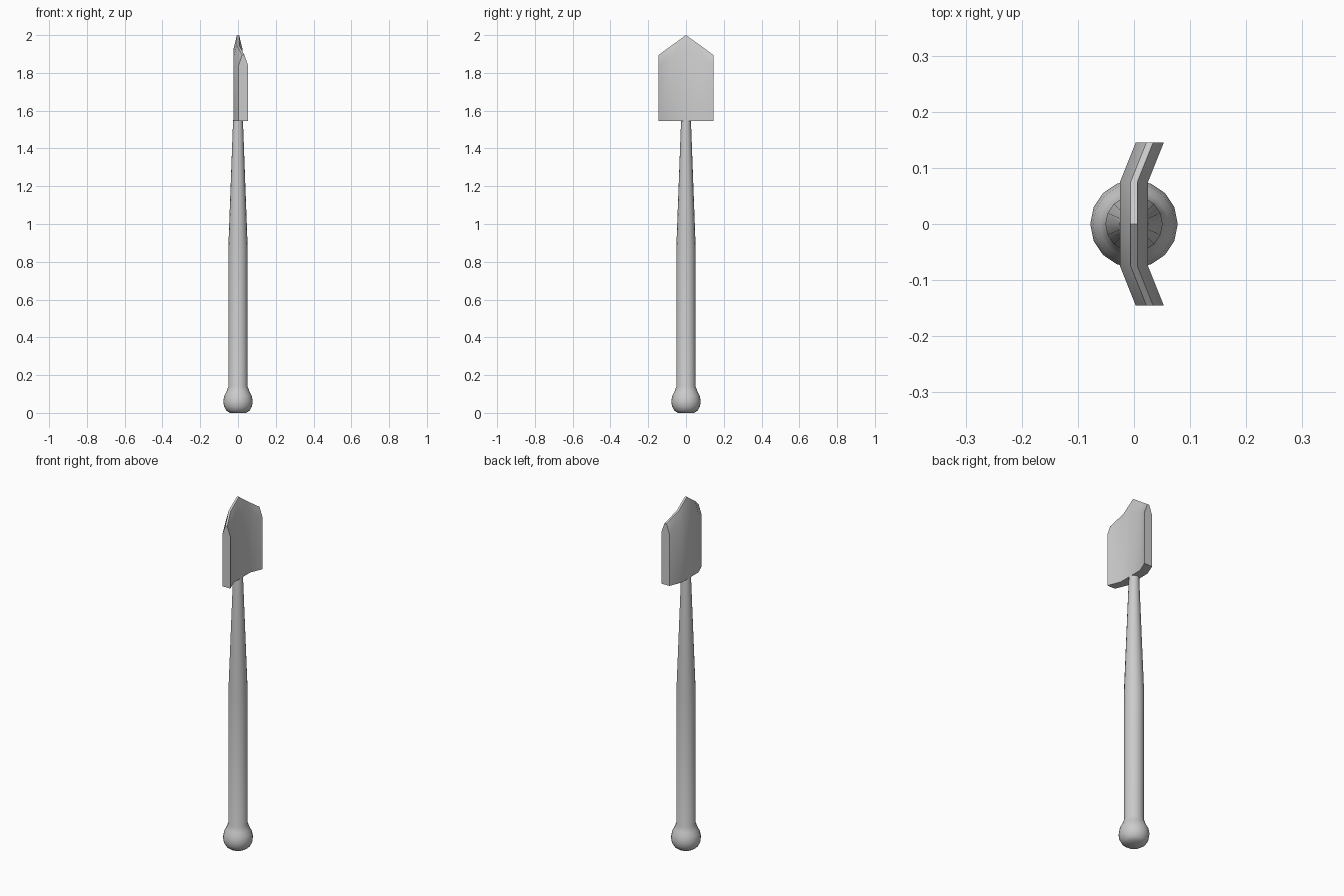
import bpy, bmesh
from math import cos, sin, tau

if "Cube" in bpy.data.objects:
    bpy.data.objects.remove(bpy.data.objects["Cube"])


def finish(name, bm):
    bmesh.ops.recalc_face_normals(bm, faces=bm.faces[:])
    mesh = bpy.data.meshes.new(name)
    bm.to_mesh(mesh)
    bm.free()
    obj = bpy.data.objects.new(name, mesh)
    bpy.context.collection.objects.link(obj)
    bpy.ops.object.select_all(action='DESELECT')
    obj.select_set(True)
    bpy.context.view_layer.objects.active = obj
    bpy.ops.object.shade_smooth_by_angle(angle=0.7)
    return obj


def loft(name, rings):
    """Skin a stack of closed rings and cap both ends."""
    bm = bmesh.new()
    loops = [[bm.verts.new(p) for p in ring] for ring in rings]
    n = len(loops[0])
    for a, b in zip(loops, loops[1:]):
        for i in range(n):
            j = (i + 1) % n
            bm.faces.new((a[i], a[j], b[j], b[i]))
    bm.faces.new(loops[0])
    bm.faces.new(loops[-1])
    return finish(name, bm)


# Handle with round knob: (radius, height) profile, 16 sides
profile = [(0.044, 0.0), (0.062, 0.013), (0.074, 0.034), (0.078, 0.06),
           (0.073, 0.09), (0.061, 0.112), (0.051, 0.14), (0.051, 0.88),
           (0.026, 1.55)]
loft("handle", [[(r * cos(tau * i / 16), r * sin(tau * i / 16), z)
                 for i in range(16)] for r, z in profile])

# Blade: stations across the width (y, middle x, bevel start z, edge z)
half = [(0.145, 0.028, 1.84, 1.895), (0.075, 0.0, 1.882, 1.946)]
stations = ([(-y, x, b, e) for y, x, b, e in half]
            + [(0.0, 0.0, 1.92, 2.0)] + half[::-1])
T, E, BOTTOM = 0.025, 0.006, 1.545
loft("blade", [[(x - T, y, BOTTOM), (x + T, y, BOTTOM), (x + T, y, b),
                (x + E, y, e), (x - E, y, e), (x - T, y, b)]
               for y, x, b, e in stations])
